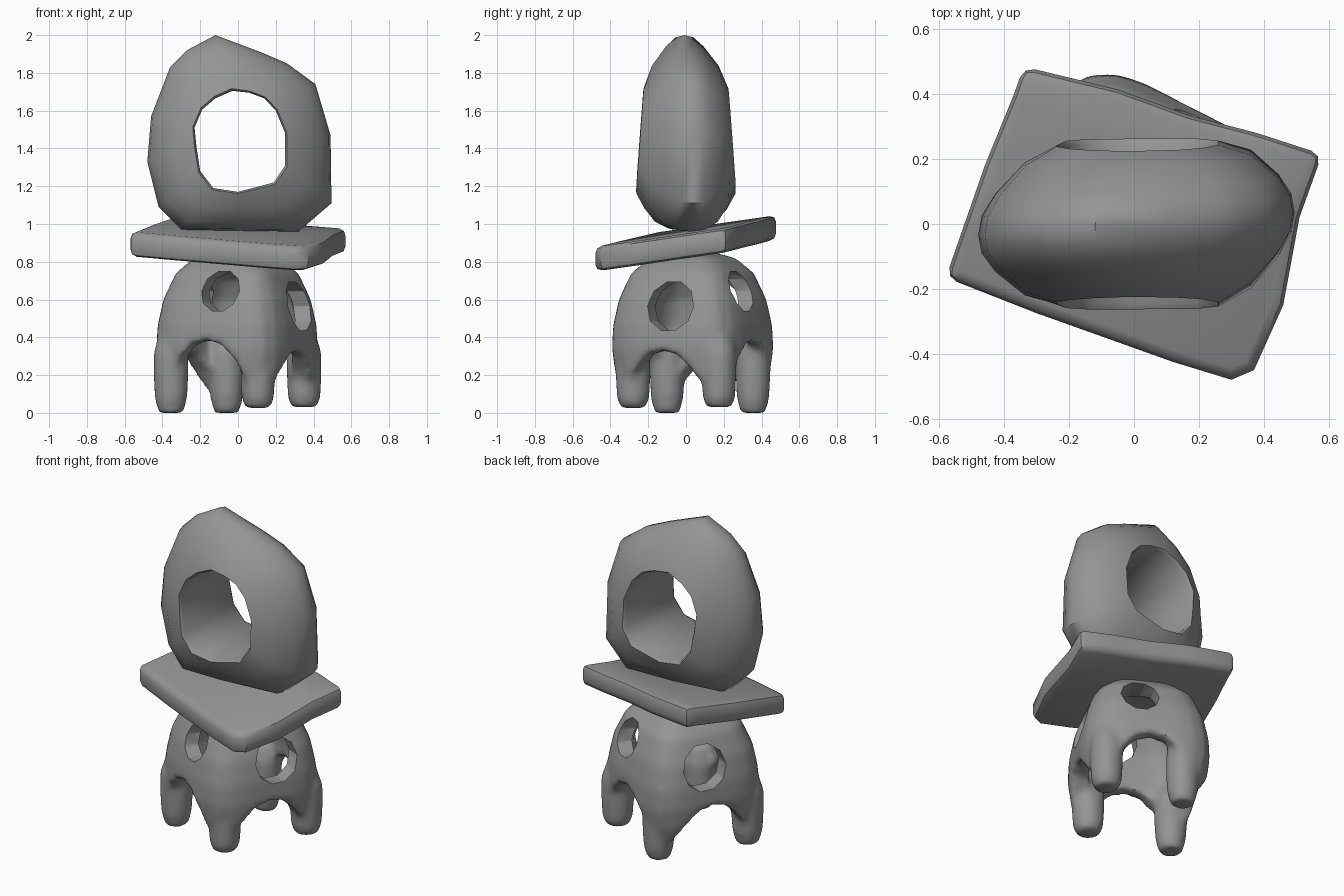
import bpy, bmesh, math
from mathutils import Matrix

cube = bpy.data.objects.get("Cube")
if cube:
    bpy.data.objects.remove(cube)

stone = bpy.data.materials.new("grey_stone")
stone.use_nodes = True
GREY = (0.3, 0.3, 0.3, 1)
stone.diffuse_color = GREY
stone.node_tree.nodes["Principled BSDF"].inputs["Base Color"].default_value = GREY


def activate(ob):
    bpy.ops.object.select_all(action='DESELECT')
    ob.select_set(True)
    bpy.context.view_layer.objects.active = ob


def loft(name, rings, closed=False):
    """Skin a list of equal-length vertex rings; cap the ends unless closed."""
    bm = bmesh.new()
    rows = [[bm.verts.new(p) for p in ring] for ring in rings]
    n = len(rows[0])
    for k in range(len(rows) if closed else len(rows) - 1):
        a, b = rows[k], rows[(k + 1) % len(rows)]
        for i in range(n):
            j = (i + 1) % n
            bm.faces.new((a[i], a[j], b[j], b[i]))
    if not closed:
        bm.faces.new(rows[0])
        bm.faces.new(rows[-1])
    bmesh.ops.recalc_face_normals(bm, faces=bm.faces)
    me = bpy.data.meshes.new(name)
    bm.to_mesh(me)
    bm.free()
    ob = bpy.data.objects.new(name, me)
    bpy.context.collection.objects.link(ob)
    me.materials.append(stone)
    return ob


def modify(ob, kind, **settings):
    activate(ob)
    mod = ob.modifiers.new(kind.lower(), kind)
    for key, value in settings.items():
        setattr(mod, key, value)
    bpy.ops.object.modifier_apply(modifier=mod.name)


def smooth(ob, angle):
    activate(ob)
    bpy.ops.object.shade_smooth_by_angle(angle=math.radians(angle))


# Upright ring: cross-section swept between the hole and the outer outline,
# thinner towards the top and flatter underneath
hole = [(-.03, 1.705), (.06, 1.695), (.14, 1.665), (.2, 1.6), (.25, 1.48), (.25, 1.31), (.19, 1.22),
        (0, 1.17), (-.13, 1.19), (-.2, 1.28), (-.22, 1.41), (-.23, 1.51), (-.19, 1.605), (-.12, 1.665)]
outline = [(-.12, 2), (.12, 1.91), (.26, 1.85), (.41, 1.74), (.49, 1.47), (.495, 1.11), (.32, .96),
           (-.02, .965), (-.3, .97), (-.42, 1.09), (-.48, 1.33), (-.46, 1.57), (-.36, 1.83), (-.27, 1.92)]
half = [(0, .245), (.04, .263), (.45, .215), (.8, .125), (.96, .06)]
section = half + [(1, 0)] + [(f, -y) for f, y in reversed(half)]


def ring_section(inner, outer):
    pts = []
    for f, y in section:
        x = inner[0] + (outer[0] - inner[0]) * f
        z = inner[1] + (outer[1] - inner[1]) * f
        scale = 1 - .28 * max(0, z - 1.2) + 3 * max(0, 1.08 - z)
        pts.append((x, y * scale + .07 * f * outer[0], z))
    return pts


ring = loft("upright_ring", [ring_section(i, o) for i, o in zip(hole, outline)], closed=True)
smooth(ring, 45)

# Tilted slab: bulged quadrilateral lying on a sloping plane
plan = [(-.34, .485), (-.05, .415), (.17, .335), (.38, .28), (.58, .215), (.51, .02), (.46, -.25),
        (.37, -.45), (.3, -.48), (.12, -.425), (-.3, -.275), (-.58, -.165), (-.46, .18), (-.37, .4)]
slab = loft("tilted_slab", [
    [(x, y, level - .03 * x + .155 * y) for x, y in plan] for level in (.833, .963)])
modify(slab, 'BEVEL', width=.035, segments=2, limit_method='ANGLE', angle_limit=math.radians(50))
smooth(slab, 40)

# Legged base: hollow rounded-square dome, turned to face its openings
TURN = Matrix.Translation((-.005, .035, 0)) @ Matrix.Rotation(math.radians(-27), 4, 'Z')


def rounded_square(a, z, sides=32):
    pts = []
    for i in range(sides):
        t = 2 * math.pi * i / sides
        c, s = math.cos(t), math.sin(t)
        r = a / (abs(c) ** 4 + abs(s) ** 4) ** .25
        pts.append(TURN @ Matrix.Translation((r * c, r * s, z)).translation)
    return pts


def dome(name, profile):
    return loft(name, [rounded_square(a, z) for a, z in profile])


base = dome("legged_base", [(.33, .12), (.36, .22), (.375, .34), (.37, .46),
                            (.343, .6), (.285, .74), (.2, .82), (.08, .855)])


def combine(tool, operation='DIFFERENCE'):
    tool.hide_render = True
    modify(base, 'BOOLEAN', object=tool, operation=operation, solver='EXACT')
    bpy.data.objects.remove(tool)


def passage(profile, quarter):
    """Straight cutter with the given (sideways, height) profile."""
    spin = TURN @ Matrix.Rotation(quarter * math.pi / 2, 4, 'Z')
    return loft("passage_cutter", [
        [spin @ Matrix.Translation((d, s, z)).translation for s, z in profile] for d in (-.8, .8)])


# Cavity and the wide arches
combine(dome("cavity_cutter", [(.2, -.1), (.22, .15), (.275, .34), (.28, .46), (.255, .6), (.2, .71), (.1, .765)]))
for quarter, top in ((0, .33), (1, .385)):
    side = [(.25, -.1), (.25, .1), (.165, top - .1), (.085, top - .02)]
    combine(passage(side + [(0, top)] + [(-s, z) for s, z in reversed(side)], quarter))

# Four round legs blended into the dome
leg_shape = [(.068, 0), (.088, .08), (.094, .2), (.094, .32), (.06, .42)]
for x, y, foot in ((.105, -.28, .025), (-.355, -.1, 0), (-.06, .355, 0), (.35, .175, .03)):
    combine(loft("leg", [
        [(x + r * math.cos(k * math.pi / 8), y + r * math.sin(k * math.pi / 8), max(z, foot))
         for k in range(16)] for r, z in leg_shape]), 'UNION')
modify(base, 'REMESH', mode='VOXEL', voxel_size=.018)
modify(base, 'SMOOTH', factor=.5, iterations=10)

# Round windows on all four sides
for quarter, height, radius, shift in ((0, .565, .135, .045), (1, .645, .11, -.065)):
    combine(passage([(shift + radius * math.cos(k * math.pi / 5), height + radius * math.sin(k * math.pi / 5))
                     for k in range(10)], quarter))
smooth(base, 40)
